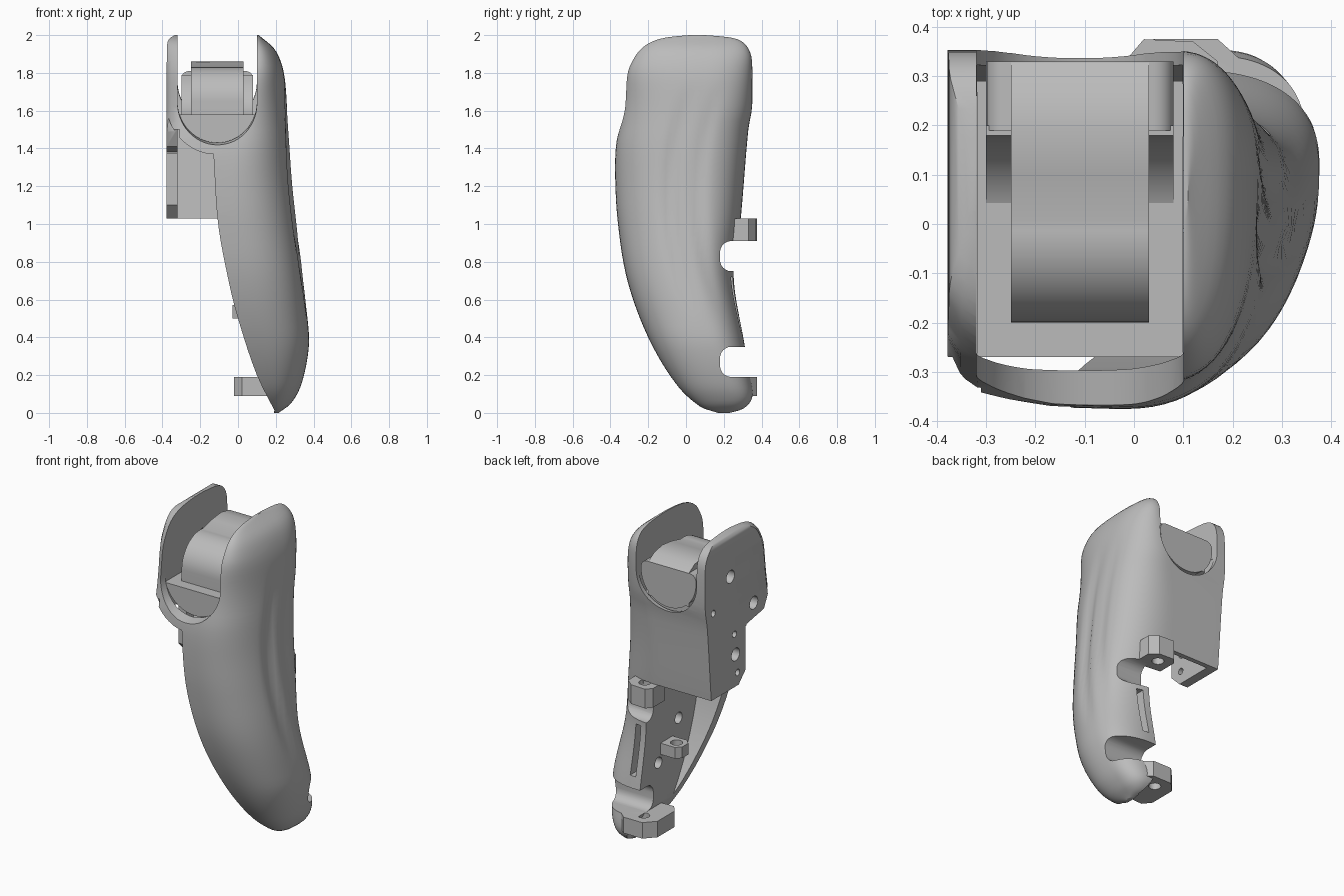
import bpy, bmesh
from math import cos, sin, pi, exp

if "Cube" in bpy.data.objects:
    bpy.data.objects.remove(bpy.data.objects["Cube"])

grey = bpy.data.materials.new("plain grey")
grey.use_nodes = True
grey.diffuse_color = (0.5, 0.5, 0.5, 1)
grey.node_tree.nodes["Principled BSDF"].inputs["Base Color"].default_value = (0.5, 0.5, 0.5, 1)


def curve(keys):
    """Smooth function of height through (z, value) keys."""
    n = len(keys)

    def slope(i):
        a, b = keys[max(i - 1, 0)], keys[min(i + 1, n - 1)]
        return (b[1] - a[1]) / (b[0] - a[0])

    def at(z):
        i = 0
        while i < n - 2 and z > keys[i + 1][0]:
            i += 1
        (z0, v0), (z1, v1) = keys[i], keys[i + 1]
        h = z1 - z0
        t = min(max((z - z0) / h, 0), 1)
        s = t * t * (3 - 2 * t)
        return (v0 + (v1 - v0) * s + h * slope(i) * t * (1 - t) ** 2
                - h * slope(i + 1) * t * t * (1 - t))
    return at


def loft(name, rings):
    """Closed solid through rings of equal length."""
    bm = bmesh.new()
    rows = [[bm.verts.new(p) for p in ring] for ring in rings]
    n = len(rows[0])
    for lo, hi in zip(rows, rows[1:]):
        for j in range(n):
            k = (j + 1) % n
            bm.faces.new((lo[j], lo[k], hi[k], hi[j]))
    bm.faces.new(rows[0][::-1])
    bm.faces.new(rows[-1])
    bmesh.ops.recalc_face_normals(bm, faces=bm.faces)
    mesh = bpy.data.meshes.new(name)
    bm.to_mesh(mesh)
    bm.free()
    mesh.materials.append(grey)
    obj = bpy.data.objects.new(name, mesh)
    bpy.context.collection.objects.link(obj)
    return obj


def prism(name, pts, axis, a, b):
    """Extrude a 2D outline along x, y or z from a to b."""
    place = {"x": lambda p, t: (t, p[0], p[1]),
             "y": lambda p, t: (p[0], t, p[1]),
             "z": lambda p, t: (p[0], p[1], t)}[axis]
    return loft(name, [[place(p, t) for p in pts] for t in (a, b)])


def box(name, x, y, z):
    return prism(name, [(x[0], y[0]), (x[1], y[0]), (x[1], y[1]), (x[0], y[1])], "z", *z)


def arc(cx, cy, r, a, b, n):
    return [(cx + r * cos(a + (b - a) * i / n), cy + r * sin(a + (b - a) * i / n))
            for i in range(n + 1)]


def rod(u, v, r, axis, a, b):
    return prism("cutter", arc(u, v, r, 0, 2 * pi, 20)[:-1], axis, a, b)


def activate(obj):
    bpy.ops.object.select_all(action="DESELECT")
    obj.select_set(True)
    bpy.context.view_layer.objects.active = obj


def cut(obj, cutter):
    cutter.hide_render = True
    mod = obj.modifiers.new("cut", "BOOLEAN")
    mod.operation, mod.solver, mod.object = "DIFFERENCE", "EXACT", cutter
    activate(obj)
    bpy.ops.object.modifier_apply(modifier=mod.name)
    bpy.data.objects.remove(cutter)


# Outline of the shell by height
front = curve([(0, .17), (.03, .08), (.15, -.05), (.4, -.2), (.7, -.31), (1, -.36), (1.25, -.375),
               (1.42, -.37), (1.55, -.345), (1.65, -.33), (1.8, -.31), (1.87, -.28), (1.93, -.235),
               (1.97, -.17), (1.99, -.09), (2, .02)])
back = curve([(0, .23), (.02, .3), (.08, .35), (.2, .34), (.36, .31), (.72, .255), (1.03, .29),
              (1.5, .33), (1.62, .35), (1.85, .35), (1.92, .335), (1.97, .29), (1.99, .22), (2, .1)])
right = curve([(0, .215), (.05, .28), (.15, .335), (.35, .375), (.5, .368), (.8, .335), (1.2, .29),
               (1.5, .268), (1.75, .25), (1.85, .23), (1.93, .19), (2, .11)])
middle = curve([(0, .19), (.3, .13), (.6, .05), (1.2, -.03), (1.6, .02), (1.85, .09), (2, .1)])
left = curve([(0, -.378), (1.6, -.378), (1.95, -.375), (1.98, -.365), (2, -.335)])
groove = curve([(.5, .05), (.8, -.04), (1.1, -.08), (1.4, -.06), (1.75, .03)])
edge = curve([(0, .2), (.2, .1), (.5, 0), (.7, -.05), (1, -.105), (1.37, -.13)])


def shell_ring(z):
    f, b, r, c, l = front(z), back(z), right(z), middle(z), left(z)
    m, d = f + .62 * (b - f), b - f
    pts = [(l, b, z), (l, f + .13 * d, z), (l + .025, f + .07 * d, z), (l + .06, f + .035 * d, z),
           ((l + .06 + c) / 2, f + .006 * d, z)]
    for i in range(41):
        a = -pi / 2 + pi * i / 40
        u, v = cos(a), sin(a)
        x = c + (r - c) * max(u, 0) ** .85
        y = m + (b - m if v > 0 else m - f) * (abs(v) ** .85) * (1 if v > 0 else -1)
        # long grip grooves in the outer side
        fade = max(0, 1 - ((z - 1.12) / .62) ** 2)
        dent = exp(-((y - groove(z)) / .04) ** 2) + .6 * exp(-((y - groove(z) - .14) / .04) ** 2)
        pts.append((x - .024 * fade * dent * (r > c + .05) * max(u, 0), y, z))
    return pts


shell = loft("shell", [shell_ring(1 - cos(pi * i / 60)) for i in range(61)])


# Hollow interior, open to the back below the rear panel
def cavity_ring(z, rear):
    f = front(z) + .07
    return [(-.32, f, z), (.1, f, z), (.1, rear, z), (-.32, rear, z)]


lower = [.2 + .83 * i / 10 for i in range(11)]
upper = [1.02 + .7 * i / 8 for i in range(9)]
cut(shell, loft("cutter", [cavity_ring(z, .6) for z in lower]))
cut(shell, loft("cutter", [cavity_ring(z, back(z) - .03) for z in upper]))


# U-shaped cradle between the two cheeks, its floor rising to the back
def cradle_ring(y):
    floor = 1.635 + .17 * (y + .33)
    outline = arc(-.11, floor, .21, pi, 2 * pi, 28) + [(.1, 2.4), (-.32, 2.4)]
    return [(x, y, z) for x, z in outline]


cut(shell, loft("cutter", [cradle_ring(-.6), cradle_ring(.6)]))


# Trim the open left side in three depths
def side_trim(z0, z1, y1):
    line = [(edge(z0 + (z1 - z0) * i / 16), z0 + (z1 - z0) * i / 16) for i in range(17)]
    cut(shell, prism("cutter", line + [(-.6, z1), (-.6, z0)], "y", -.6, y1))


cut(shell, box("cutter", (-.6, .19), (-.6, .6), (-.1, .012)))
side_trim(.01, 1.03, .6)
side_trim(1.028, 1.37, -.05)
cut(shell, prism("cutter", arc(-.11, 1.635, .268, pi, pi * 1.47, 16) + [(-.13, 1.36), (-.6, 1.36), (-.6, 1.635)],
                 "y", -.6, -.27))
# Sloped lower corners of the left cheek
cut(shell, prism("cutter", [(-.5, 1.5), (-.275, 1.5), (-.23, 1.41), (-.06, 1.38), (-.06, 1.3), (-.5, 1.3)],
                 "x", -.6, -.31))
cut(shell, prism("cutter", [(-.2, 1.1), (-.05, 1.1), (.02, 1.03), (.02, .9), (-.2, .9)], "x", -.6, -.31))

# Rounded notches in the back edge
for z0, z1 in ((.19, .35), (.75, .91)):
    r = .06
    outline = ([(.6, z1)] + arc(.18 + r, z1 - r, r, pi / 2, pi, 6)
               + arc(.18 + r, z0 + r, r, pi, pi * 1.5, 6) + [(.6, z0)])
    cut(shell, prism("cutter", outline, "x", -.6, .6))
cut(shell, box("cutter", (.14, .18), (.12, .5), (.42, .72)))

# Screw holes in the left cheek and the inner wall
for y, z, r in ((.1, 1.735, .04), (-.13, 1.485, .04), (.05, 1.23, .04),
                (.06, 1.36, .02), (.03, 1.11, .02), (.27, 1.57, .02)):
    cut(shell, rod(y, z, r, "x", -.5, -.3))
for y, z in ((-.07, .66), (.13, .455)):
    cut(shell, rod(y, z, .035, "x", .02, .16))

# Seat, hump and rear block held in the cradle
seat_outline = [p for p in arc(-.11, 1.635, .209, pi, 2 * pi, 40) if p[1] < 1.58]
seat = prism("cradle_seat", [(-.319, 1.58)] + seat_outline + [(.099, 1.58)], "y", -.27, .29)
hump_outline = ([(.328, 1.6), (.328, 1.81), (.27, 1.845), (.19, 1.86), (.1, 1.85)]
                + arc(-.02, 1.65, .18, pi * .45, pi, 14) + [(-.2, 1.55), (.2, 1.55)])
hump = prism("cradle_hump", hump_outline, "x", -.25, .03)
block_outline = (arc(-.11, 1.75, .19, pi, 2 * pi, 24) + arc(.04, 1.77, .04, 0, pi / 2, 5)
                 + arc(-.26, 1.77, .04, pi / 2, pi, 5))
rear_block = prism("rear_block", block_outline, "y", .19, .33)
ramp_outline = [(.2, 1.56), (.2, 1.79)] + arc(-.05, 1.79, .23, 0, -pi / 2, 12) + [(-.21, 1.56)]
ramps = [prism(side + "_ramp", ramp_outline, "x", a, a + .05)
         for side, a in (("right", -.3), ("left", .03))]


# Lugs with vertical screw holes
def lug(name, outline, z0, z1, hole):
    obj = prism(name, outline, "z", z0, z1)
    cut(obj, rod(*hole, .035, "z", z0 - .1, z1 + .1))
    return obj


lugs = [
    lug("upper_lug", [(-.01, .22), (.17, .2), (.17, .33), (.12, .37), (.02, .375), (-.01, .34)],
        .91, 1.03, (.075, .3)),
    lug("lower_lug", [(-.02, .14), (.02, .09), (.2, .1), (.22, .16), (.22, .33), (.17, .375),
                      (.04, .375), (-.02, .31)], .09, .19, (.09, .29)),
    lug("middle_lug", [(.11, -.01), (.11, .11), (0, .11), (-.03, .08), (-.03, .02), (0, -.01)],
        .5, .57, (.03, .05)),
]

for obj in [shell, seat, hump, rear_block] + ramps + lugs:
    activate(obj)
    bpy.ops.object.shade_smooth_by_angle(angle=.6)
